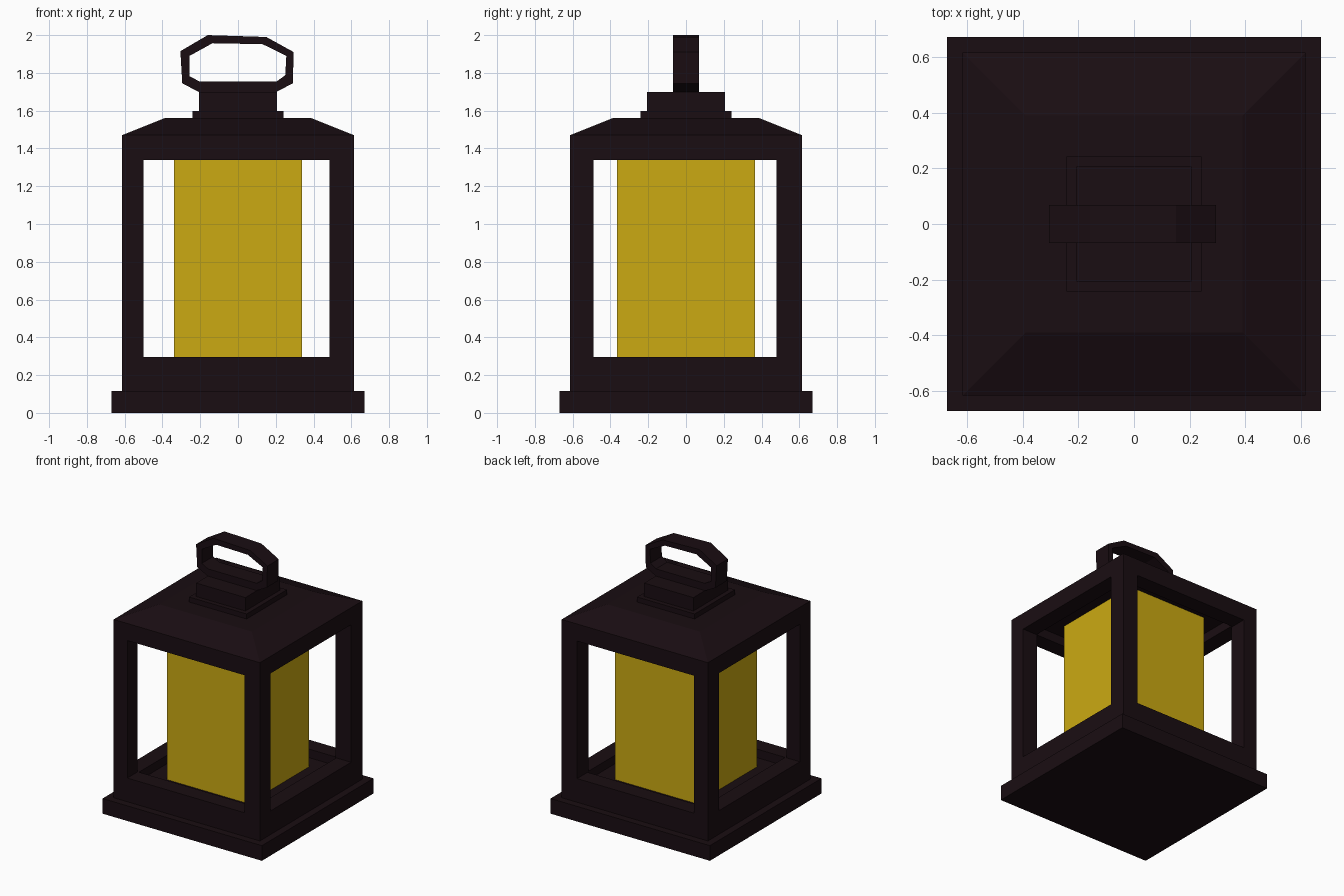
import bpy, bmesh

if "Cube" in bpy.data.objects:
    bpy.data.objects.remove(bpy.data.objects["Cube"])


def material(name, color):
    m = bpy.data.materials.new(name)
    m.diffuse_color = color
    m.use_nodes = True
    m.node_tree.nodes["Principled BSDF"].inputs["Base Color"].default_value = m.diffuse_color
    return m


DARK = material("dark_metal", (0.010, 0.004, 0.006, 1))
GLOW = material("amber", (0.60, 0.40, 0.006, 1))


def finish(name, bm, mat):
    bmesh.ops.recalc_face_normals(bm, faces=bm.faces)
    mesh = bpy.data.meshes.new(name)
    bm.to_mesh(mesh)
    bm.free()
    mesh.materials.append(mat)
    obj = bpy.data.objects.new(name, mesh)
    bpy.context.collection.objects.link(obj)
    return obj


def bridge(bm, a, b):
    n = len(a)
    for i in range(n):
        j = (i + 1) % n
        bm.faces.new((a[i], a[j], b[j], b[i]))


def square_stack(name, profile, mat):
    """Sweep a (half width, z) profile around a square, capped at both ends."""
    bm = bmesh.new()
    rings = [[bm.verts.new((sx * r, sy * r, z))
              for sx, sy in ((-1, -1), (1, -1), (1, 1), (-1, 1))]
             for r, z in profile]
    for a, b in zip(rings, rings[1:]):
        bridge(bm, a, b)
    bm.faces.new(rings[0])
    bm.faces.new(rings[-1])
    return finish(name, bm, mat)


def box(name, xs, ys, zs, mat):
    bm = bmesh.new()
    rings = [[bm.verts.new((xs[i], ys[j], z))
              for i, j in ((0, 0), (1, 0), (1, 1), (0, 1))] for z in zs]
    bridge(bm, *rings)
    bm.faces.new(rings[0])
    bm.faces.new(rings[1])
    return finish(name, bm, mat)


# Stepped base with a raised rim around the sunken floor
square_stack("base", [(0.67, 0), (0.67, 0.115), (0.615, 0.115), (0.615, 0.295),
                      (0.49, 0.295), (0.49, 0.23)], DARK)

# Four corner posts
for side, xs in (("left", (-0.615, -0.50)), ("right", (0.485, 0.615))):
    for end, ys in (("front", (-0.615, -0.49)), ("back", (0.48, 0.615))):
        box(f"{end}_{side}_post", xs, ys, (0.29, 1.345), DARK)

# Sloped roof with recessed ceiling and stepped cap
square_stack("roof", [(0.49, 1.41), (0.49, 1.34), (0.615, 1.34), (0.615, 1.47),
                      (0.39, 1.56), (0.242, 1.56), (0.242, 1.598),
                      (0.207, 1.598), (0.207, 1.70)], DARK)

# Glowing core from floor to ceiling
box("light_core", (-0.34, 0.34), (-0.365, 0.365), (0.23, 1.41), GLOW)

# Eight-sided carrying handle
outer = [(-0.21, 1.70), (0.205, 1.70), (0.29, 1.745), (0.295, 1.91),
         (0.15, 1.99), (-0.16, 2.0), (-0.305, 1.915), (-0.295, 1.745)]
inner = [(-0.205, 1.755), (0.205, 1.755), (0.25, 1.787), (0.256, 1.89),
         (0.13, 1.952), (-0.135, 1.957), (-0.257, 1.89), (-0.257, 1.783)]
bm = bmesh.new()
loops = [[bm.verts.new((x, y, z)) for x, z in pts]
         for pts, y in ((outer, -0.068), (outer, 0.068), (inner, 0.068), (inner, -0.068))]
for k in range(4):
    bridge(bm, loops[k], loops[(k + 1) % 4])
finish("handle", bm, DARK)
